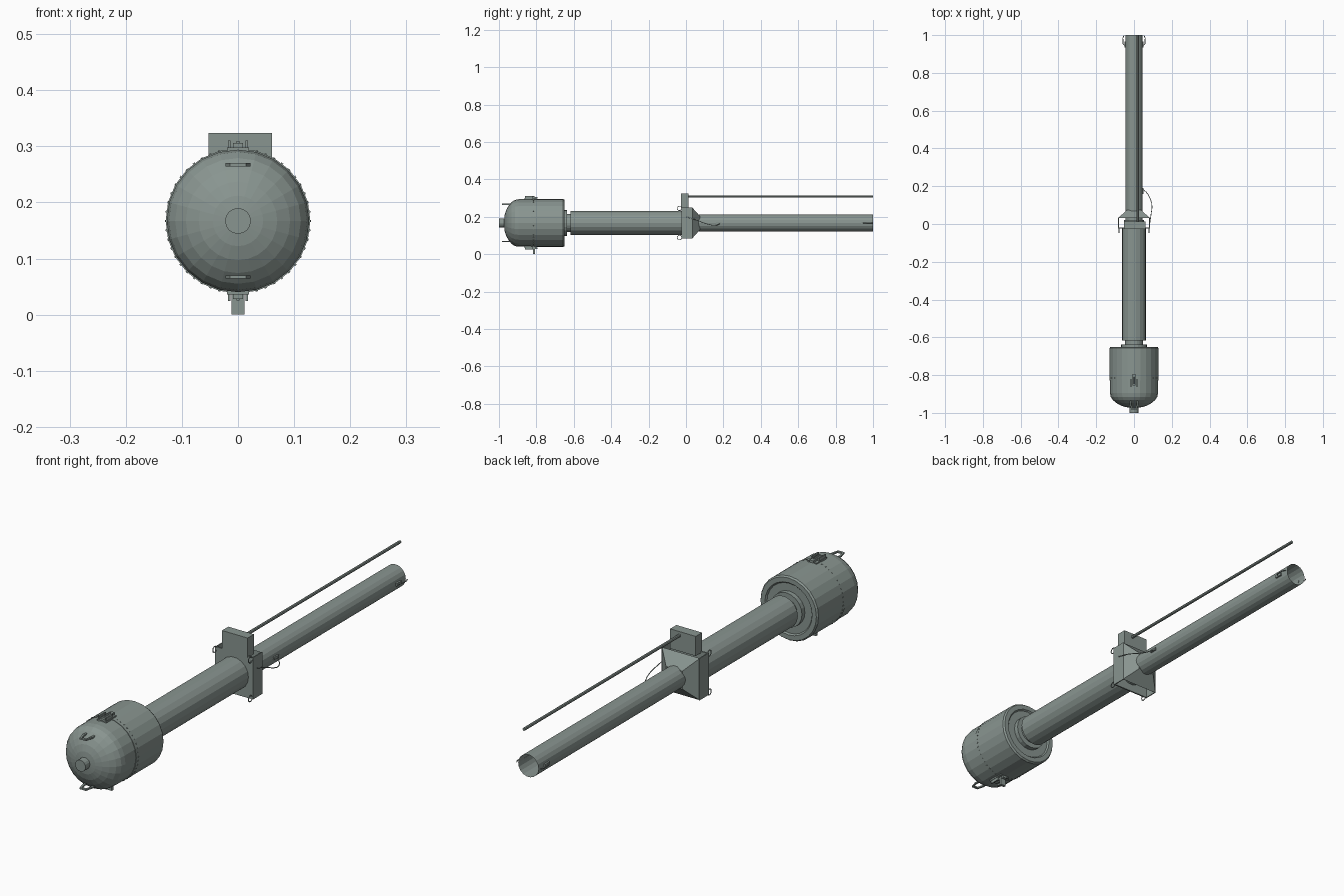
import bpy, bmesh, math
from mathutils import Vector, Matrix

if "Cube" in bpy.data.objects:
    bpy.data.objects.remove(bpy.data.objects["Cube"])

CZ = 0.167  # height of the main axis
mat = bpy.data.materials.new("grey green metal")
mat.diffuse_color = (0.25, 0.30, 0.28, 1)
mat.use_nodes = True
mat.node_tree.nodes["Principled BSDF"].inputs["Base Color"].default_value = mat.diffuse_color


def finish(name, bm, normals=True):
    if normals:
        bmesh.ops.recalc_face_normals(bm, faces=bm.faces[:])
    me = bpy.data.meshes.new(name)
    bm.to_mesh(me)
    bm.free()
    me.materials.append(mat)
    ob = bpy.data.objects.new(name, me)
    bpy.context.collection.objects.link(ob)
    return ob


def lathe(name, profile, sides, cx=0, cz=CZ, cap0=False, cap1=False):
    """Revolve (y, radius) points around an axis along y."""
    bm = bmesh.new()
    rings = []
    for y, r in profile:
        rings.append([bm.verts.new((cx + r * math.cos(2 * math.pi * i / sides), y,
                                    cz + r * math.sin(2 * math.pi * i / sides)))
                      for i in range(sides)])
    for a, b in zip(rings, rings[1:]):
        for i in range(sides):
            j = (i + 1) % sides
            bm.faces.new((a[i], a[j], b[j], b[i]))
    if cap0:
        bm.faces.new(rings[0])
    if cap1:
        bm.faces.new(rings[-1])
    return finish(name, bm)


def box(name, x0, x1, y0, y1, z0, z1):
    bm = bmesh.new()
    bmesh.ops.create_cube(bm, size=1)
    for v in bm.verts:
        v.co = ((x0 + x1) / 2 + v.co.x * (x1 - x0), (y0 + y1) / 2 + v.co.y * (y1 - y0),
                (z0 + z1) / 2 + v.co.z * (z1 - z0))
    return finish(name, bm)


def wire(name, pts, r, cyclic=False, kind='POLY'):
    cu = bpy.data.curves.new(name, 'CURVE')
    cu.dimensions = '3D'
    cu.bevel_depth = r
    cu.bevel_resolution = 1
    cu.use_fill_caps = True
    sp = cu.splines.new(kind)
    sp.points.add(len(pts) - 1)
    for p, c in zip(sp.points, pts):
        p.co = (*c, 1)
    sp.use_cyclic_u = cyclic
    if kind == 'NURBS':
        sp.use_endpoint_u = True
        sp.order_u = 3
        sp.resolution_u = 5
    cu.materials.append(mat)
    ob = bpy.data.objects.new(name, cu)
    bpy.context.collection.objects.link(ob)
    return ob


# Drum: domed front half and rear half, with rolled rear rim and collar
lathe("drum_front", [(-0.972, 0.022), (-0.969, 0.045), (-0.961, 0.07), (-0.948, 0.093),
                     (-0.932, 0.112), (-0.915, 0.123), (-0.895, 0.127), (-0.829, 0.127)],
      24, cap0=True, cap1=True)
lathe("drum_rear", [(-0.829, 0.129), (-0.657, 0.129), (-0.650, 0.124), (-0.650, 0.105),
                    (-0.656, 0.100), (-0.656, 0.07)], 24, cap0=True, cap1=True)
lathe("drum_flange", [(-0.657, 0.069), (-0.637, 0.069), (-0.637, 0.048), (-0.612, 0.048)], 20,
      cap0=True, cap1=True)
lathe("nose_cap", [(-1.0, 0.023), (-0.965, 0.023)], 16, cap0=True)

# Rivets behind the drum seam
bm = bmesh.new()
for i in range(48):
    a = 2 * math.pi * i / 48
    p = Vector((0.128 * math.cos(a), -0.815, CZ + 0.128 * math.sin(a)))
    bmesh.ops.create_cube(bm, size=0.004, matrix=Matrix.Translation(p) @ Matrix.Rotation(-a, 4, 'Y'))
finish("seam_rivets", bm)

# Latches above and below the drum, handles on the dome
for s, tag in ((1, "top"), (-1, "bottom")):
    def z(d):
        return CZ + s * d

    def part(n, x0, x1, y0, y1, d0, d1):
        box(f"{tag}_{n}", x0, x1, y0, y1, min(z(d0), z(d1)), max(z(d0), z(d1)))

    part("latch_plate", -0.02, 0.02, -0.865, -0.80, 0.122, 0.131)
    for sx in (-1, 1):
        xa, xb = sorted((sx * 0.013, sx * 0.018))
        part("latch_cheek", xa, xb, -0.862, -0.82, 0.13, 0.143)
    part("latch_tongue", -0.009, 0.009, -0.855, -0.795, 0.13, 0.139)
    lathe(tag + "_latch_pin", [(-0.848, 0.004), (-0.81, 0.004)], 8, 0, z(0.139), True, True)
    zh = CZ + s * 0.1
    bm = bmesh.new()
    shape = [(-0.022, -0.92), (-0.022, -0.955), (-0.014, -0.985), (0.014, -0.985),
             (0.022, -0.955), (0.022, -0.92)]
    inner = [(-0.014, -0.92), (-0.014, -0.955), (-0.009, -0.976), (0.009, -0.976),
             (0.014, -0.955), (0.014, -0.92)]
    for i in range(5):
        bm.faces.new([bm.verts.new((x, y, zh - 0.003)) for x, y in
                      (shape[i], shape[i + 1], inner[i + 1], inner[i])])
    bmesh.ops.remove_doubles(bm, verts=bm.verts[:], dist=1e-5)
    ext = bmesh.ops.extrude_face_region(bm, geom=bm.faces[:])["geom"]
    bmesh.ops.translate(bm, vec=(0, 0, 0.006), verts=[v for v in ext if isinstance(v, bmesh.types.BMVert)])
    finish(tag + "_dome_handle", bm)
box("drain_stub", -0.012, 0.012, -0.818, -0.807, 0.0, 0.042)

# Wide front tube and narrow rear tube, open at its end
lathe("front_tube", [(-0.618, 0.045), (-0.618, 0.064), (-0.02, 0.064)], 18, cap0=True)
lathe("tube_collar", [(-0.03, 0.054), (0.02, 0.054)], 18, cap0=True, cap1=True)
lathe("rear_tube", [(0.02, 0.045), (1.0, 0.045)], 18)

# Square housing: front plate, two sides and a tapered back
H = 0.084
box("housing_front", -H, H, -0.025, -0.019, CZ - H, CZ + H)
for s in (-1, 1):
    xa, xb = sorted((s * H, s * (H - 0.004)))
    box("housing_side", xa, xb, -0.022, 0.034, CZ - H, CZ + H)
bm = bmesh.new()
rings = [[bm.verts.new((sx * h, y, CZ + sz * h)) for sx, sz in ((-1, -1), (1, -1), (1, 1), (-1, 1))]
         for y, h in ((0.032, H), (0.075, 0.036))]
for i in range(4):
    j = (i + 1) % 4
    bm.faces.new((rings[0][i], rings[0][j], rings[1][j], rings[1][i]))
bm.faces.new(rings[0])
bm.faces.new(rings[1])
finish("housing_taper", bm)

# Rings at the housing corners
for sx in (-1, 1):
    for sz in (-1, 1):
        cx, cz = sx * 0.079, CZ + sz * 0.078
        wire("corner_ring", [(cx, -0.035 + 0.012 * math.cos(a), cz + 0.012 * math.sin(a))
                             for a in [k * math.pi / 5 for k in range(10)]], 0.002, True)

# Upper box and long thin rod
box("upper_box", -0.053, 0.061, -0.026, 0.014, 0.245, 0.324)
lathe("long_rod", [(0.01, 0.006), (1.0, 0.006)], 8, 0.02, 0.308, True, True)

# Loose cord from the housing to the rear tube
wire("cord", [(0.083, 0.0, 0.20), (0.09, 0.05, 0.185), (0.098, 0.10, 0.165), (0.08, 0.15, 0.152),
              (0.06, 0.175, 0.158), (0.043, 0.185, 0.167)], 0.0018, False, 'NURBS')
box("cord_eyelet", 0.042, 0.05, 0.16, 0.19, CZ - 0.005, CZ + 0.005)

# Lugs and hooks at the rear end
for s in (-1, 1):
    xa, xb = sorted((s * 0.043, s * 0.051))
    box("end_lug", xa, xb, 0.935, 0.965, CZ - 0.006, CZ + 0.006)
    wire("end_hook", [(s * 0.048, 0.945, CZ), (s * 0.058, 0.955, CZ), (s * 0.059, 0.985, CZ),
                      (s * 0.053, 0.998, CZ)], 0.002)
